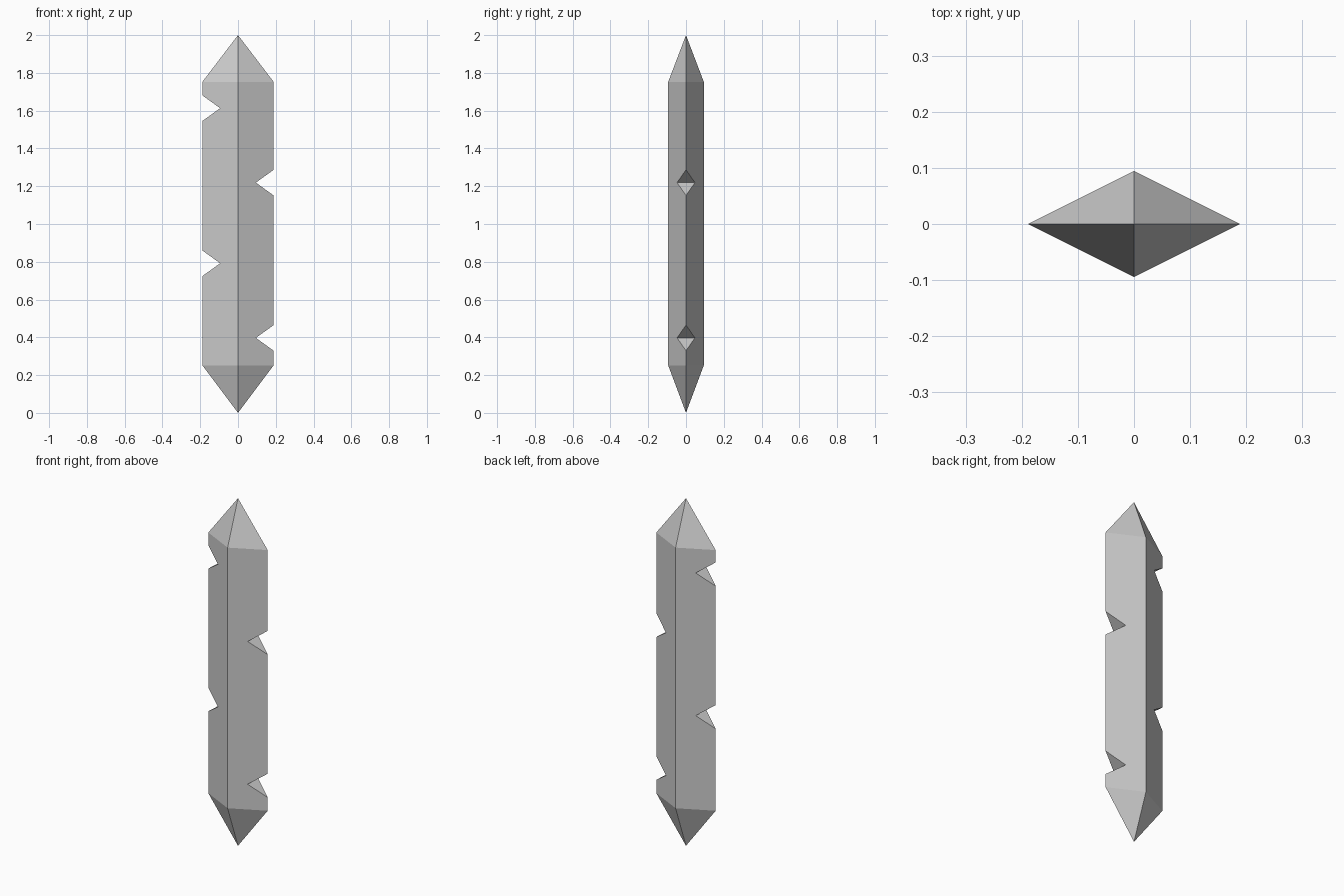
import bpy, bmesh

if "Cube" in bpy.data.objects:
    bpy.data.objects.remove(bpy.data.objects["Cube"])

HX, HY = 0.189, 0.0945            # half width and half depth of the diamond section
Z_LOW, Z_HIGH, TOP = 0.252, 1.752, 2.0
NOTCH_HALF = 0.068                # half height of a notch at the outer edge
NOTCHES = [(-1, 1.613), (1, 1.219), (-1, 0.792), (1, 0.397)]   # side, height


def make_object(name, bm):
    bmesh.ops.recalc_face_normals(bm, faces=bm.faces[:])
    mesh = bpy.data.meshes.new(name)
    bm.to_mesh(mesh)
    bm.free()
    obj = bpy.data.objects.new(name, mesh)
    bpy.context.collection.objects.link(obj)
    return obj


# Crystal bar: diamond prism with a point at each end
bm = bmesh.new()
section = [(HX, 0), (0, HY), (-HX, 0), (0, -HY)]
low = [bm.verts.new((x, y, Z_LOW)) for x, y in section]
high = [bm.verts.new((x, y, Z_HIGH)) for x, y in section]
bottom_tip, top_tip = bm.verts.new((0, 0, 0)), bm.verts.new((0, 0, TOP))
for i in range(4):
    j = (i + 1) % 4
    bm.faces.new((low[i], low[j], high[j], high[i]))
    bm.faces.new((high[i], high[j], top_tip))
    bm.faces.new((low[j], low[i], bottom_tip))
bar = make_object("notched_bar", bm)

# V-shaped wedges running front to back, alternating sides
bm = bmesh.new()
for side, z in NOTCHES:
    profile = [(HX * 0.5, 0), (HX * 1.5, 2 * NOTCH_HALF), (HX * 1.5, -2 * NOTCH_HALF)]
    wedge = bm.faces.new([bm.verts.new((side * x, -0.2, z + dz)) for x, dz in profile])
    new = bmesh.ops.extrude_face_region(bm, geom=[wedge])["geom"]
    bmesh.ops.translate(bm, vec=(0, 0.4, 0),
                        verts=[v for v in new if isinstance(v, bmesh.types.BMVert)])
cutter = make_object("notch_cutter", bm)
cutter.hide_render = True

# Cut the notches and drop the cutter
cut = bar.modifiers.new("notches", "BOOLEAN")
cut.operation, cut.solver, cut.object = "DIFFERENCE", "EXACT", cutter
bpy.context.view_layer.objects.active = bar
bar.select_set(True)
bpy.ops.object.modifier_apply(modifier=cut.name)
bpy.data.objects.remove(cutter)
